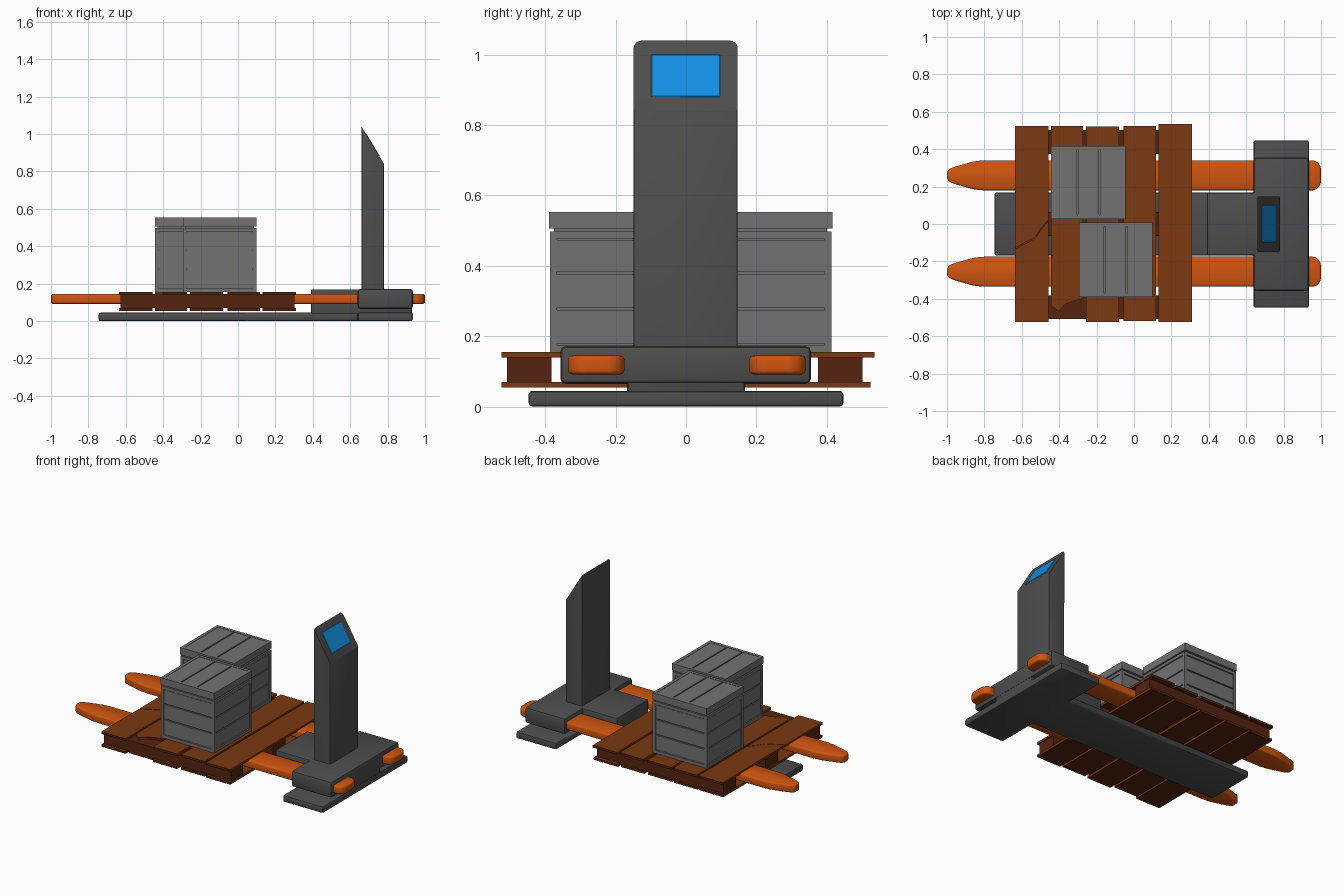
import bpy, bmesh, math
from mathutils import Vector

cube = bpy.data.objects.get("Cube")
if cube:
    bpy.data.objects.remove(cube)


def material(name, rgb):
    m = bpy.data.materials.new(name)
    m.use_nodes = True
    m.diffuse_color = (*rgb, 1)
    bsdf = next(n for n in m.node_tree.nodes if n.type == 'BSDF_PRINCIPLED')
    bsdf.inputs["Base Color"].default_value = (*rgb, 1)
    return m


CHARCOAL = material("charcoal", (0.075, 0.075, 0.075))
ORANGE = material("orange", (0.63, 0.09, 0.005))
BROWN = material("wood_brown", (0.20, 0.04, 0.006))
DARK_BROWN = material("dark_wood", (0.09, 0.017, 0.005))
GREY = material("crate_grey", (0.17, 0.17, 0.17))
BLUE = material("screen_blue", (0.006, 0.27, 0.75))


def finish(name, bm, mats, smooth=False):
    bmesh.ops.recalc_face_normals(bm, faces=bm.faces)
    me = bpy.data.meshes.new(name)
    bm.to_mesh(me)
    bm.free()
    for m in mats:
        me.materials.append(m)
    ob = bpy.data.objects.new(name, me)
    bpy.context.collection.objects.link(ob)
    if smooth:
        bpy.ops.object.select_all(action='DESELECT')
        ob.select_set(True)
        bpy.context.view_layer.objects.active = ob
        bpy.ops.object.shade_smooth_by_angle(angle=math.radians(35))
    return ob


def add_prism(bm, outline, z0, z1):
    """Extrude an outline drawn in plan from z0 to z1."""
    base = bm.faces.new([bm.verts.new((x, y, z0)) for x, y in outline])
    ext = bmesh.ops.extrude_face_region(bm, geom=[base], use_keep_orig=True)
    for v in ext["geom"]:
        if isinstance(v, bmesh.types.BMVert):
            v.co.z = z1


def rect(x0, x1, y0, y1):
    return [(x0, y0), (x1, y0), (x1, y1), (x0, y1)]


def add_box(bm, x0, x1, y0, y1, z0, z1):
    add_prism(bm, rect(x0, x1, y0, y1), z0, z1)


def prism(name, outline, z0, z1, mat, bevel=0.0, segments=2):
    bm = bmesh.new()
    add_prism(bm, outline, z0, z1)
    if bevel:
        bmesh.ops.recalc_face_normals(bm, faces=bm.faces)
        bmesh.ops.bevel(bm, geom=bm.edges[:], offset=bevel, segments=segments,
                        profile=0.5, affect='EDGES', clamp_overlap=True)
    return finish(name, bm, [mat], smooth=bool(bevel))


# Truck chassis
half_t = [(-0.745, 0.168), (0.64, 0.168), (0.64, 0.447), (0.935, 0.447)]
t_shape = half_t + [(x, -y) for x, y in reversed(half_t)]
prism("base_plate", t_shape, 0.0, 0.045, CHARCOAL, 0.01)
prism("center_body", rect(0.39, 0.93, -0.167, 0.167), 0.035, 0.17, CHARCOAL, 0.008)
prism("drive_housing", rect(0.64, 0.935, -0.357, 0.355), 0.065, 0.172, CHARCOAL, 0.015)

# Control post with rounded, slanted top
bm = bmesh.new()
add_box(bm, 0.66, 0.78, -0.149, 0.147, 0.15, 1.04)
bmesh.ops.recalc_face_normals(bm, faces=bm.faces)
top_edges = [e for e in bm.edges if all(v.co.z > 1 for v in e.verts)
             and abs(e.verts[0].co.y - e.verts[1].co.y) < 0.01]
bmesh.ops.bevel(bm, geom=top_edges, offset=0.022, segments=4, profile=0.5, affect='EDGES')
slope = Vector((0.2, 0, 0.12)).normalized()
cut = bmesh.ops.bisect_plane(bm, geom=bm.verts[:] + bm.edges[:] + bm.faces[:], dist=1e-5,
                             plane_co=(0.78, 0, 0.84), plane_no=slope, clear_outer=True)
rim = [e for e in bm.edges if e.is_boundary]
bmesh.ops.holes_fill(bm, edges=rim, sides=0)
corners = [e for e in bm.edges if abs(e.verts[0].co.z - e.verts[1].co.z) > 0.4]
bmesh.ops.bevel(bm, geom=corners, offset=0.006, segments=2, profile=0.5, affect='EDGES')
finish("control_post", bm, [CHARCOAL], smooth=True)

# Screen lying on the slanted face
screen = prism("screen", rect(-0.07, 0.07, -0.099, 0.097), -0.004, 0.003, BLUE, 0.002, 1)
screen.location = (0.72, 0, 0.94)
screen.rotation_euler = (0, math.atan2(slope.x, slope.z), 0)

# Forks with tapered tips
half_fork = [(-1.0, 0.02), (-0.985, 0.036), (-0.955, 0.047), (-0.86, 0.074), (-0.81, 0.08),
             (0.965, 0.08), (0.988, 0.066), (1.0, 0.04)]
for side, cy in (("right", -0.255), ("left", 0.26)):
    outline = [(x, cy + y) for x, y in half_fork]
    outline += [(x, cy - y) for x, y in reversed(half_fork)]
    prism("fork_" + side, outline, 0.092, 0.145, ORANGE, 0.013, 3)


# Pallet slats: cut ends and undersides are darker
def slat(name, outlines, z0, z1):
    bm = bmesh.new()
    for o in outlines:
        add_prism(bm, o, z0, z1)
    bmesh.ops.recalc_face_normals(bm, faces=bm.faces)
    bm.normal_update()
    for f in bm.faces:
        f.material_index = int(f.normal.y < -0.9 or f.normal.y > 0.9 or f.normal.z < -0.9)
    finish(name, bm, [BROWN, DARK_BROWN])


spans = [(-0.635, -0.457), (-0.445, -0.272), (-0.257, -0.080), (-0.055, 0.118), (0.132, 0.31)]
ends = [(-0.525, 0.525), (-0.505, 0.525), (-0.525, 0.522), (-0.518, 0.525), (-0.525, 0.535)]
crack = [(-0.635, -0.13), (-0.53, -0.075), (-0.5, -0.03), (-0.457, 0.02)]
for i, ((x0, x1), (y0, y1)) in enumerate(zip(spans, ends)):
    if i == 0:      # split board
        parts = [[(x0, y0), (x1, y0)] + [(x, y - 0.003) for x, y in reversed(crack)],
                 [(x, y + 0.003) for x, y in crack] + [(x1, y1), (x0, y1)]]
    elif i == 1:    # snapped board
        parts = [[(x0, -0.435), (-0.40, -0.468), (-0.37, -0.43), (-0.32, -0.41),
                  (x1, -0.40), (x1, y1), (x0, y1)]]
    else:
        parts = [rect(x0, x1, y0, y1)]
    slat(f"top_slat_{i + 1}", parts, 0.14, 0.155)
    slat(f"bottom_slat_{i + 1}", [rect(x0, x1, y0, y1 - 0.01)], 0.055, 0.07)

# Pallet stringers
for name, y0, y1 in (("right", -0.508, -0.382), ("middle", -0.065, 0.065), ("left", 0.375, 0.502)):
    prism("stringer_" + name, rect(-0.628, 0.303, y0, y1), 0.069, 0.141, DARK_BROWN)


# Crates: framed sides of three boards, framed lid with three boards
def crate(name, x0, x1, y0, y1):
    z0, z1, lid0, lid1 = 0.155, 0.498, 0.506, 0.553
    frame, gap, deep, shy = 0.02, 0.008, 0.012, 0.004
    bm = bmesh.new()
    add_box(bm, x0 + deep, x1 - deep, y0 + deep, y1 - deep, z0, lid1 - deep)
    # corner posts and rails
    for xa in (x0, x1 - frame):
        for ya in (y0, y1 - frame):
            add_box(bm, xa, xa + frame, ya, ya + frame, z0, z1)
    for za in (z0, z1 - frame):
        for ya in (y0, y1 - frame):
            add_box(bm, x0 + frame, x1 - frame, ya, ya + frame, za, za + frame)
        for xa in (x0, x1 - frame):
            add_box(bm, xa, xa + frame, y0 + frame, y1 - frame, za, za + frame)
    # side boards wrap the core
    seams = [z0 + frame, 0.278, 0.38, z1 - frame]
    for lo, hi in zip(seams, seams[1:]):
        add_box(bm, x0 + shy, x1 - shy, y0 + shy, y1 - shy, lo + gap / 2, hi - gap / 2)
    # lid rim and boards
    for ya in (y0 - 0.003, y1 + 0.003 - frame):
        add_box(bm, x0, x1, ya, ya + frame, lid0, lid1)
    for xa in (x0, x1 - frame):
        add_box(bm, xa, xa + frame, y0 + frame - 0.003, y1 - frame + 0.003, lid0, lid1)
    w = (x1 - x0 - 2 * frame) / 3
    for k in range(3):
        a = x0 + frame + k * w
        add_box(bm, a + (gap / 2 if k else 0), a + w - (gap / 2 if k < 2 else 0),
                y0 + frame - 0.003, y1 - frame + 0.003, lid0, lid1 - 0.002)
    finish(name, bm, [GREY])


crate("crate_back", -0.443, -0.045, 0.03, 0.413)
crate("crate_front", -0.295, 0.098, -0.387, 0.004)
